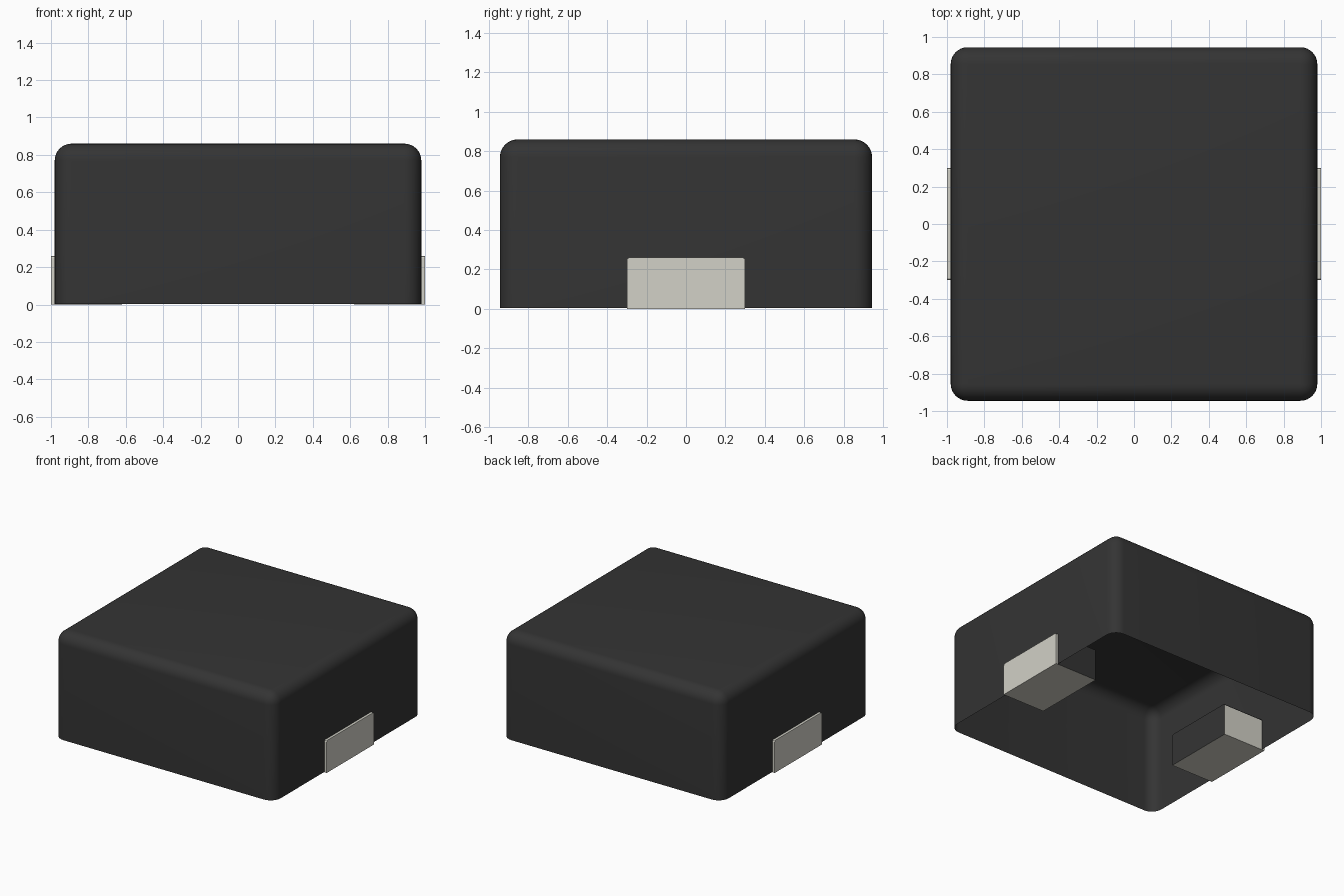
import bpy, bmesh
from math import pi
from mathutils import Matrix, Vector

default = bpy.data.objects.get("Cube")
if default:
    bpy.data.objects.remove(default, do_unlink=True)


def material(name, rgb):
    mat = bpy.data.materials.new(name)
    mat.use_nodes = True
    mat.diffuse_color = (*rgb, 1)
    mat.node_tree.nodes["Principled BSDF"].inputs["Base Color"].default_value = (*rgb, 1)
    return mat


BLACK = material("black_moulding", (0.034, 0.034, 0.034))
METAL = material("tinned_metal", (0.645, 0.637, 0.571))


def box(low, high):
    low, high = Vector(low), Vector(high)
    bm = bmesh.new()
    place = Matrix.Translation((low + high) / 2) @ Matrix.Diagonal((*(high - low), 1))
    bmesh.ops.create_cube(bm, size=1, matrix=place)
    return bm


def finish(bm, name, mats):
    mesh = bpy.data.meshes.new(name)
    bm.to_mesh(mesh)
    bm.free()
    for mat in mats:
        mesh.materials.append(mat)
    obj = bpy.data.objects.new(name, mesh)
    bpy.context.collection.objects.link(obj)
    return obj


# Moulded body: rounded shell, open underneath
RIM, HALF_X = 0.004, 0.98
bm = box((-HALF_X, -0.945, RIM), (HALF_X, 0.945, 0.86))
bottom = [f for f in bm.faces if f.normal.z < -0.9]
bmesh.ops.delete(bm, geom=bottom, context="FACES_ONLY")
rounded = [e for e in bm.edges if not e.is_boundary]
bmesh.ops.bevel(bm, geom=rounded, offset=0.09, segments=8, profile=0.5, affect="EDGES")
body = finish(bm, "body", [BLACK])
bpy.context.view_layer.objects.active = body
body.select_set(True)
bpy.ops.object.shade_smooth_by_angle(angle=pi / 5)


# Terminals: metal blocks whose inner pocket walls are moulding-coloured
def terminal(name, turn):
    bm = box((0.62, -0.3, 0), (1, 0.3, 0.26))
    corners = [e for e in bm.edges if all(v.co.z > 0.2 for v in e.verts)
               and abs(e.verts[0].co.x - e.verts[1].co.x) > 0.1]
    bmesh.ops.bevel(bm, geom=corners, offset=0.012, segments=2, profile=0.5, affect="EDGES")
    geom = bm.verts[:] + bm.edges[:] + bm.faces[:]
    bmesh.ops.bisect_plane(bm, geom=geom, plane_co=(HALF_X, 0, 0), plane_no=(1, 0, 0))
    bm.normal_update()
    for f in bm.faces:
        inside = f.calc_center_median().x < HALF_X
        walls = f.normal.x < -0.9 or f.normal.y > 0.9 or f.normal.z > 0.3
        f.material_index = int(inside and walls)
    bmesh.ops.rotate(bm, verts=bm.verts, cent=(0, 0, 0), matrix=Matrix.Rotation(turn, 3, "Z"))
    finish(bm, name, [METAL, BLACK])


terminal("left_terminal", 0)
terminal("right_terminal", pi)
